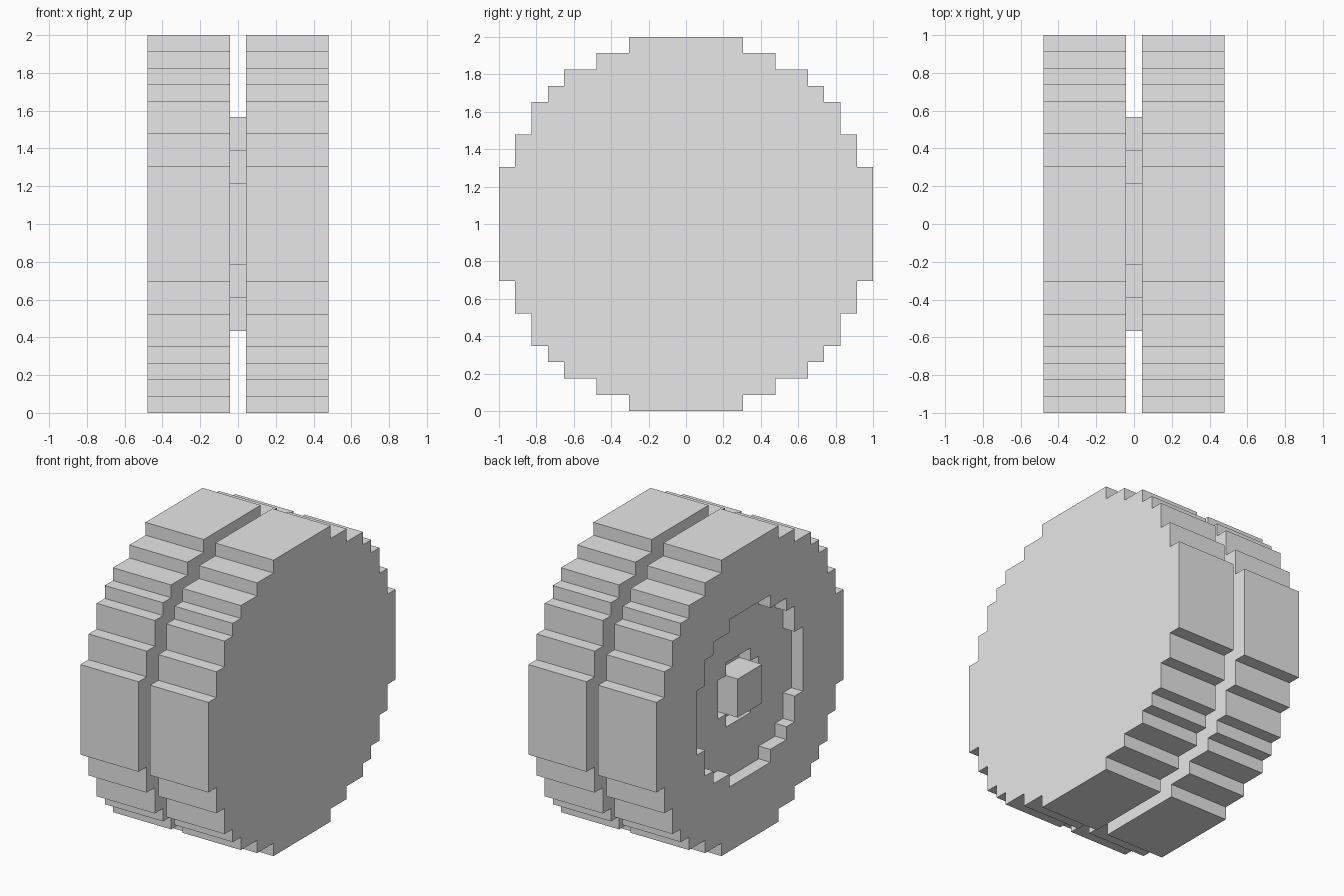
import bpy
import bmesh

UNIT = 2 / 23  # one block step

cube = bpy.data.objects.get("Cube")
if cube:
    bpy.data.objects.remove(cube, do_unlink=True)

grey = bpy.data.materials.new("plain grey")
grey.use_nodes = True
grey.diffuse_color = (0.8, 0.8, 0.8, 1)
grey.node_tree.nodes["Principled BSDF"].inputs["Base Color"].default_value = (0.8, 0.8, 0.8, 1)


def stepped_outline(corners):
    """Mirror one quadrant of outer corners into a closed stepped loop."""
    quarter = []
    for i, (y, z) in enumerate(corners):
        quarter.append((y, z))
        if i + 1 < len(corners):
            quarter.append((corners[i + 1][0], z))
    loop = list(quarter)
    loop += [(-y, z) for y, z in reversed(quarter)]
    loop += [(-y, -z) for y, z in quarter]
    loop += [(y, -z) for y, z in reversed(quarter)]
    return loop


def prism(name, corners, x0, x1):
    """Extrude a stepped outline along x, all sizes in block steps."""
    bm = bmesh.new()
    verts = [bm.verts.new((x0 * UNIT, y * UNIT, 1 + z * UNIT))
             for y, z in stepped_outline(corners)]
    face = bm.faces.new(verts)
    ext = bmesh.ops.extrude_face_region(bm, geom=[face])
    moved = [v for v in ext["geom"] if isinstance(v, bmesh.types.BMVert)]
    bmesh.ops.translate(bm, verts=moved, vec=((x1 - x0) * UNIT, 0, 0))
    bmesh.ops.recalc_face_normals(bm, faces=bm.faces)
    mesh = bpy.data.meshes.new(name)
    bm.to_mesh(mesh)
    bm.free()
    mesh.materials.append(grey)
    obj = bpy.data.objects.new(name, mesh)
    bpy.context.collection.objects.link(obj)
    return obj


def carve(target, cutter):
    """Subtract the cutter for good, then remove it."""
    cutter.hide_render = True
    mod = target.modifiers.new("carve", 'BOOLEAN')
    mod.operation = 'DIFFERENCE'
    mod.solver = 'EXACT'
    mod.object = cutter
    bpy.context.view_layer.objects.active = target
    bpy.ops.object.modifier_apply(modifier=mod.name)
    bpy.data.objects.remove(cutter, do_unlink=True)


# Quadrant corners, from the side round to the top
RIM = [(11.5, 3.5), (10.5, 5.5), (9.5, 7.5), (8.5, 8.5), (7.5, 9.5), (5.5, 10.5), (3.5, 11.5)]
CORE = [(6.5, 2.5), (4.5, 4.5), (2.5, 6.5)]
RECESS = [(6.5, 2.5), (5.5, 4.5), (4.5, 5.5), (2.5, 6.5)]
POCKET = [(2.5, 1.5), (1.5, 2.5)]
HUB = [(1.5, 1.5)]

# Twin discs joined by a narrow core
prism("left_disc", RIM, 0.5, 5.5)
right_disc = prism("right_disc", RIM, -5.5, -0.5)
prism("core", CORE, -0.5, 0.5)

# Stepped recess and hub pocket on the right disc
carve(right_disc, prism("recess_cutter", RECESS, -6.5, -4.5))
carve(right_disc, prism("pocket_cutter", POCKET, -6.5, -3.5))

# Square hub standing in the pocket, flush with the rim
prism("hub", HUB, -5.5, -3.5)
